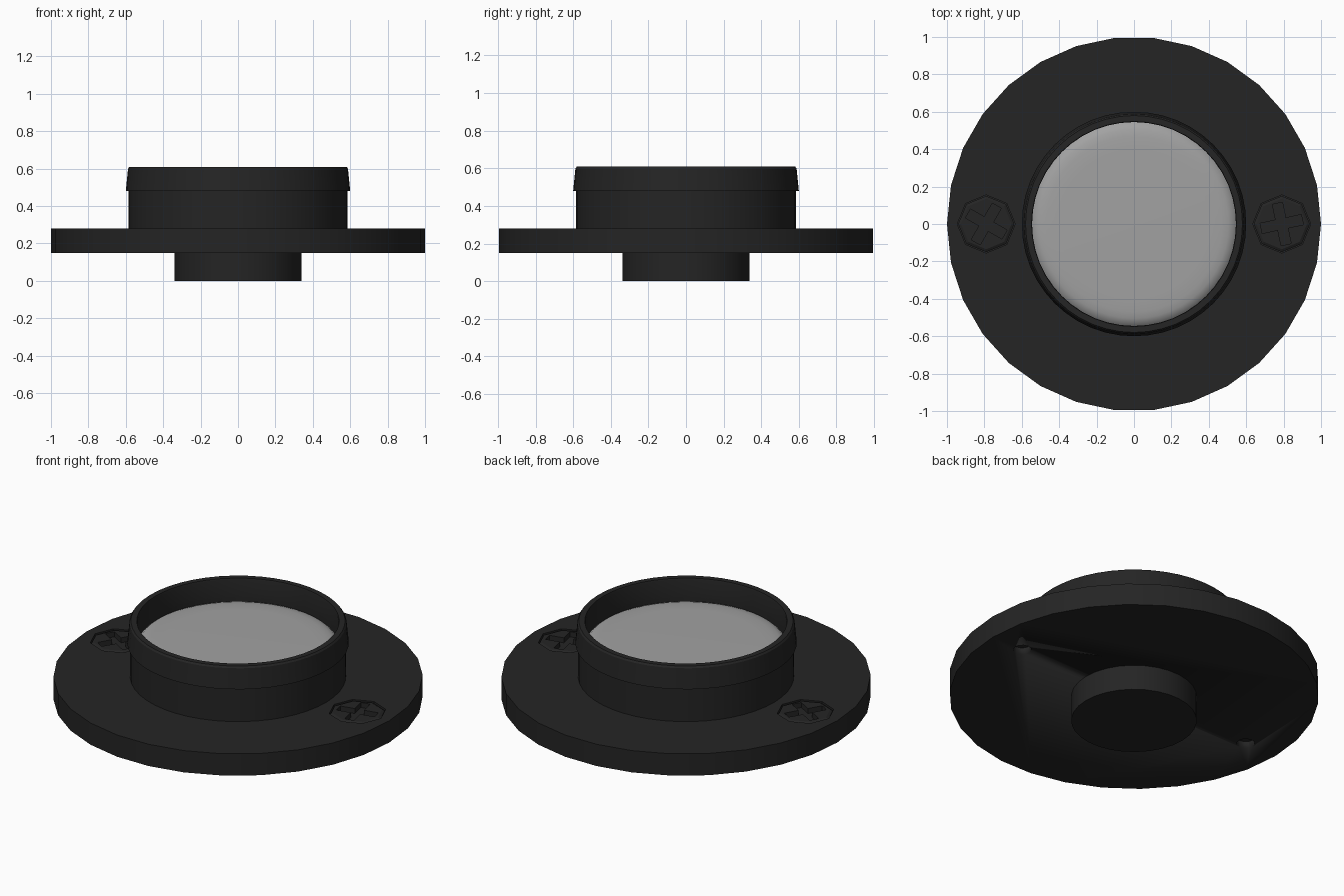
import bpy, bmesh
from math import cos, sin, pi, radians

if "Cube" in bpy.data.objects:
    bpy.data.objects.remove(bpy.data.objects["Cube"])


def material(name, rgb):
    m = bpy.data.materials.new(name)
    m.use_nodes = True
    m.diffuse_color = (*rgb, 1)
    bsdf = m.node_tree.nodes["Principled BSDF"]
    bsdf.inputs["Base Color"].default_value = (*rgb, 1)
    bsdf.inputs["Roughness"].default_value = 0.6
    return m


BLACK = material("black_plastic", (0.018, 0.018, 0.018))
GREY = material("grey_lens", (0.36, 0.36, 0.36))


def finish(name, bm, mat, smooth=True):
    bmesh.ops.remove_doubles(bm, verts=bm.verts, dist=1e-5)
    bmesh.ops.recalc_face_normals(bm, faces=bm.faces)
    me = bpy.data.meshes.new(name)
    bm.to_mesh(me)
    bm.free()
    me.materials.append(mat)
    ob = bpy.data.objects.new(name, me)
    bpy.context.collection.objects.link(ob)
    bpy.ops.object.select_all(action="DESELECT")
    bpy.context.view_layer.objects.active = ob
    ob.select_set(True)
    if smooth:
        bpy.ops.object.shade_smooth_by_angle(angle=radians(30))
    return ob


def lathe(name, profile, mat=BLACK, sides=30, closed=False, at=(0, 0), turn=0, smooth=True):
    """Revolve (radius, z) points; open profiles get end caps."""
    bm = bmesh.new()
    rings = []
    for r, z in profile:
        angles = [2 * pi * i / sides + turn for i in range(sides)]
        rings.append([bm.verts.new((at[0] + r * cos(a), at[1] + r * sin(a), z)) for a in angles])
    pairs = list(zip(rings, rings[1:]))
    if closed:
        pairs.append((rings[-1], rings[0]))
    else:
        bm.faces.new(rings[0])
        bm.faces.new(rings[-1])
    for a, b in pairs:
        for i in range(sides):
            j = (i + 1) % sides
            bm.faces.new((a[i], a[j], b[j], b[i]))
    return finish(name, bm, mat, smooth)


def bar(name, x, z, length, width, height, turn):
    bm = bmesh.new()
    bmesh.ops.create_cube(bm, size=1)
    bmesh.ops.scale(bm, vec=(length, width, height), verts=bm.verts)
    ob = finish(name, bm, BLACK, False)
    ob.location = (x, 0, z)
    ob.rotation_euler.z = turn
    return ob


def cut(target, cutter):
    """Subtract a cutter from the target and discard it."""
    bpy.context.view_layer.update()
    bpy.context.view_layer.objects.active = target
    mod = target.modifiers.new("cut", "BOOLEAN")
    mod.operation, mod.solver, mod.object = "DIFFERENCE", "EXACT", cutter
    bpy.ops.object.modifier_apply(modifier=mod.name)
    bpy.data.objects.remove(cutter)


# Mounting flange and rear boss
TOP, BOTTOM = 0.28, 0.15
flange = lathe("flange", [(1, BOTTOM), (1, TOP)])
lathe("rear_boss", [(0.34, 0), (0.34, BOTTOM)], sides=30)

# Hollow housing and its tapered collar
lathe("housing", [(0.585, TOP), (0.585, 0.5), (0.545, 0.5), (0.545, TOP)], closed=True, sides=48)
lathe("collar", [(0.6, 0.48), (0.588, 0.6), (0.58, 0.61), (0.548, 0.61), (0.545, 0.6), (0.545, 0.48)],
      closed=True, sides=48)

# Lens with a rounded rim
lathe("lens", [(0.545, 0.4), (0.545, 0.465), (0.53, 0.479), (0.505, 0.488), (0.47, 0.493), (0.4, 0.495)],
      GREY, sides=48)

# Countersunk cross-head screws, with open holes on the underside
for side, x, turn in (("left", 0.79, radians(12)), ("right", -0.79, radians(-30))):
    cut(flange, lathe("pocket", [(0.155, TOP - 0.05), (0.155, TOP + 0.05)], sides=8,
                      at=(x, 0), turn=pi / 2, smooth=False))
    cut(flange, lathe("hole", [(0.05, BOTTOM - 0.05), (0.05, BOTTOM + 0.04)], sides=12, at=(x, 0)))
    head = lathe(side + "_screw", [(0.15, TOP - 0.05), (0.15, TOP - 0.008), (0.135, TOP)],
                 sides=8, at=(x, 0), turn=pi / 2, smooth=False)
    for arm in range(2):
        cut(head, bar("slot", x, TOP, 0.225, 0.055, 0.06, turn + arm * pi / 2))
